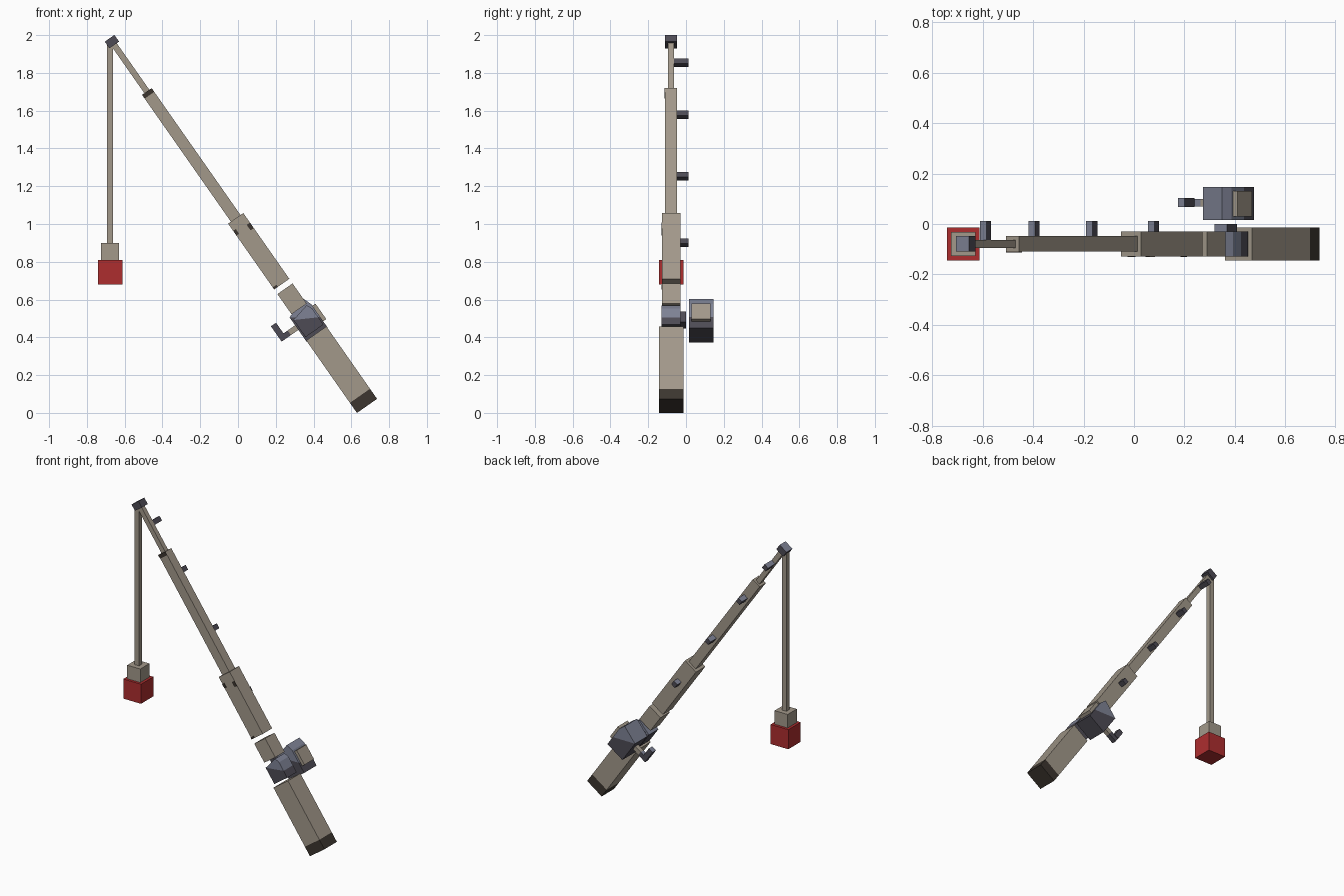
import bpy, bmesh, math
from mathutils import Vector

if "Cube" in bpy.data.objects:
    bpy.data.objects.remove(bpy.data.objects["Cube"])

# palette
def colour(name, rgb):
    m = bpy.data.materials.new(name)
    m.diffuse_color = (*rgb, 1)
    m.use_nodes = True
    m.node_tree.nodes["Principled BSDF"].inputs["Base Color"].default_value = m.diffuse_color
    return m

BEIGE = colour("beige", (0.36, 0.315, 0.255))
BROWN = colour("dark_brown", (0.045, 0.036, 0.028))
SLATE = colour("slate", (0.21, 0.225, 0.30))
DARK = colour("dark_slate", (0.075, 0.07, 0.09))
RED = colour("red", (0.42, 0.027, 0.028))

# the rod leans 35 degrees: s runs across it, t runs along it from the butt
LEAN = math.radians(35)
C, S = math.cos(LEAN), math.sin(LEAN)
AXIS = Vector((-S, 0, C))

def rod_point(s, y, t):
    return (0.683 + C * s - S * t, y, 0.037 + S * s + C * t)

def upright_point(x, y, z):
    return (x, y, z)

def prism(name, profile, y0, y1, mat, top=None, place=rod_point):
    """Extrude a profile along y; 'top' colours the faces that look up the rod."""
    bm = bmesh.new()
    a = [bm.verts.new(place(u, y0, v)) for u, v in profile]
    b = [bm.verts.new(place(u, y1, v)) for u, v in profile]
    bm.faces.new(a)
    bm.faces.new(b[::-1])
    for i in range(len(a)):
        j = (i + 1) % len(a)
        bm.faces.new((a[i], b[i], b[j], a[j]))
    bmesh.ops.recalc_face_normals(bm, faces=bm.faces)
    bm.normal_update()
    me = bpy.data.meshes.new(name)
    me.materials.append(mat)
    if top:
        me.materials.append(top)
        for f in bm.faces:
            f.material_index = int(f.normal.dot(AXIS) > 0.9)
    bm.to_mesh(me)
    bm.free()
    ob = bpy.data.objects.new(name, me)
    bpy.context.collection.objects.link(ob)
    return ob

def box(name, u0, u1, y0, y1, v0, v1, mat, top=None, place=rod_point):
    return prism(name, [(u0, v0), (u1, v0), (u1, v1), (u0, v1)], y0, y1, mat, top, place)

# rod sections: name, half width, start, end, colour
Y = -0.079
for name, h, t0, t1, mat in [
    ("butt_cap", 0.065, 0.0, 0.065, BROWN),
    ("handle", 0.065, 0.065, 0.468, BEIGE),
    ("lower_blank", 0.049, 0.627, 0.757, BEIGE),
    ("main_blank", 0.049, 0.787, 1.212, BEIGE),
    ("upper_blank", 0.031, 1.212, 2.032, BEIGE),
    ("tip_blank", 0.016, 2.032, 2.335, BEIGE),
]:
    box(name, -h, h, Y - h, Y + h, t0, t1, mat)
box("tip_ring", -0.031, 0.031, Y - 0.031, Y + 0.031, 2.333, 2.376, DARK, SLATE)

# small dark wraps on the front of the rod
box("upper_wrap", -0.031, 0.031, Y - 0.034, Y - 0.031, 2.008, 2.032, BROWN)
box("wrap_right", 0.028, 0.049, Y - 0.052, Y - 0.049, 1.115, 1.15, BROWN)
box("wrap_left", -0.049, -0.032, Y - 0.052, Y - 0.049, 1.135, 1.165, BROWN)
box("wrap_low", -0.049, -0.025, Y - 0.052, Y - 0.049, 0.787, 0.80, BROWN)

# line guides along the back of the rod
for i, (t, y0) in enumerate([(1.055, -0.031), (1.483, -0.052), (1.883, -0.056), (2.218, -0.063)]):
    box(f"line_guide_{i + 1}", -0.016, 0.016, y0, 0.012, t - 0.016, t + 0.016, DARK, SLATE)

# reel seat and reel share a shape: dark lower wedge, lighter chamfered upper part
def reel_block(name, w, y0, y1, t0, t1):
    d = t1 - t0
    left, right = (-w, t0 + 0.82 * d), (w, t0 + 0.35 * d)
    prism(name + "_base", [(-w, t0), (w, t0), right, left], y0, y1, DARK)
    prism(name + "_cover", [left, right, (w, t0 + 0.78 * d), (0.75 * w, t1)], y0, y1, SLATE)

reel_block("reel_seat", 0.058, Y - 0.05, Y + 0.049, 0.485, 0.62)
reel_block("reel", 0.067, 0.016, 0.146, 0.458, 0.655)
box("reel_foot", -0.03, 0.03, -0.03, 0.0, 0.52, 0.59, DARK, SLATE)
box("reel_side_plate", 0.067, 0.087, 0.03, 0.13, 0.50, 0.60, BEIGE)

# crank
box("crank_shaft", -0.115, -0.066, 0.07, 0.10, 0.538, 0.568, BEIGE)
box("crank_arm", -0.175, -0.115, 0.07, 0.10, 0.538, 0.568, DARK, SLATE)
box("crank_knob", -0.175, -0.142, 0.067, 0.103, 0.568, 0.637, DARK, SLATE)

# hanging line and float
box("line", -0.693, -0.661, Y - 0.016, Y + 0.016, 0.90, 1.96, BEIGE, place=upright_point)
box("float_top", -0.725, -0.629, Y - 0.048, Y + 0.048, 0.81, 0.90, BEIGE, place=upright_point)
box("float_bottom", -0.742, -0.612, Y - 0.065, Y + 0.065, 0.68, 0.81, RED, place=upright_point)
